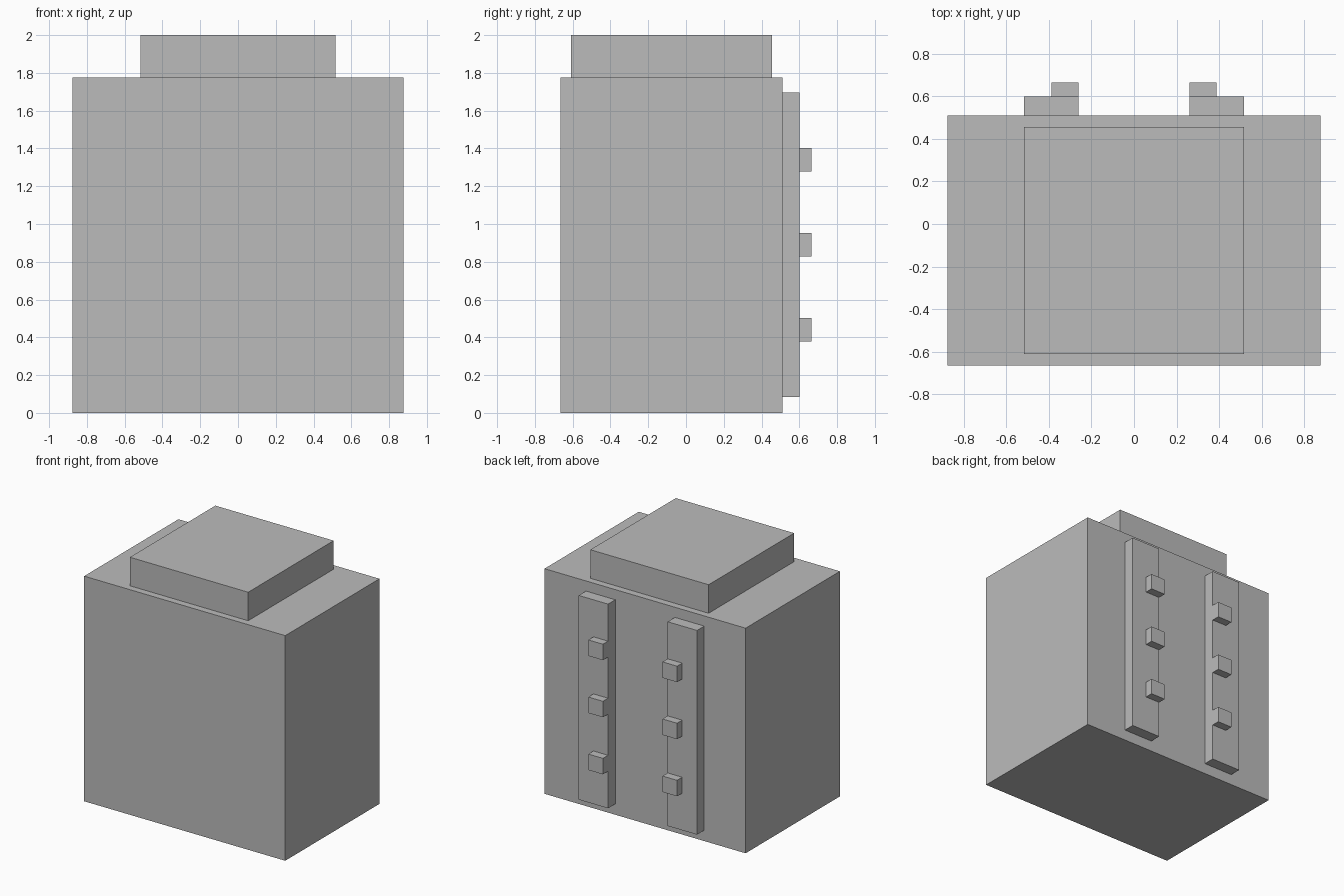
import bpy
import bmesh
from mathutils import Vector

cube = bpy.data.objects.get("Cube")
if cube:
    bpy.data.objects.remove(cube, do_unlink=True)

grey = bpy.data.materials.new("plain grey")
grey.use_nodes = True
COLOUR = (0.5, 0.5, 0.5, 1)
grey.diffuse_color = COLOUR
grey.node_tree.nodes["Principled BSDF"].inputs["Base Color"].default_value = COLOUR


def box(name, low, high):
    """Flat-faced box between two opposite corners."""
    low, high = Vector(low), Vector(high)
    bm = bmesh.new()
    bmesh.ops.create_cube(bm, size=1)
    bmesh.ops.scale(bm, vec=high - low, verts=bm.verts)
    mesh = bpy.data.meshes.new(name)
    bm.to_mesh(mesh)
    bm.free()
    mesh.materials.append(grey)
    obj = bpy.data.objects.new(name, mesh)
    obj.location = (low + high) / 2
    bpy.context.collection.objects.link(obj)
    return obj


BACK, RAIL_BACK, PEG_BACK = 0.51, 0.6, 0.664
BODY_TOP = 1.775

# Main block and raised cap
box("body", (-0.877, -0.664, 0), (0.877, BACK, BODY_TOP))
box("top_cap", (-0.516, -0.61, BODY_TOP), (0.516, 0.455, 2))

# Two upright rails on the back, each with three pegs along its inner edge
for side, s in (("left", 1), ("right", -1)):
    inner, middle, outer = 0.26 * s, 0.387 * s, 0.516 * s
    box(side + "_rail", (min(inner, outer), BACK, 0.085),
        (max(inner, outer), RAIL_BACK, 1.695))
    for i in range(3):
        z = 0.44 + 0.45 * i
        box(f"{side}_peg_{i + 1}", (min(inner, middle), RAIL_BACK, z - 0.063),
            (max(inner, middle), PEG_BACK, z + 0.063))
